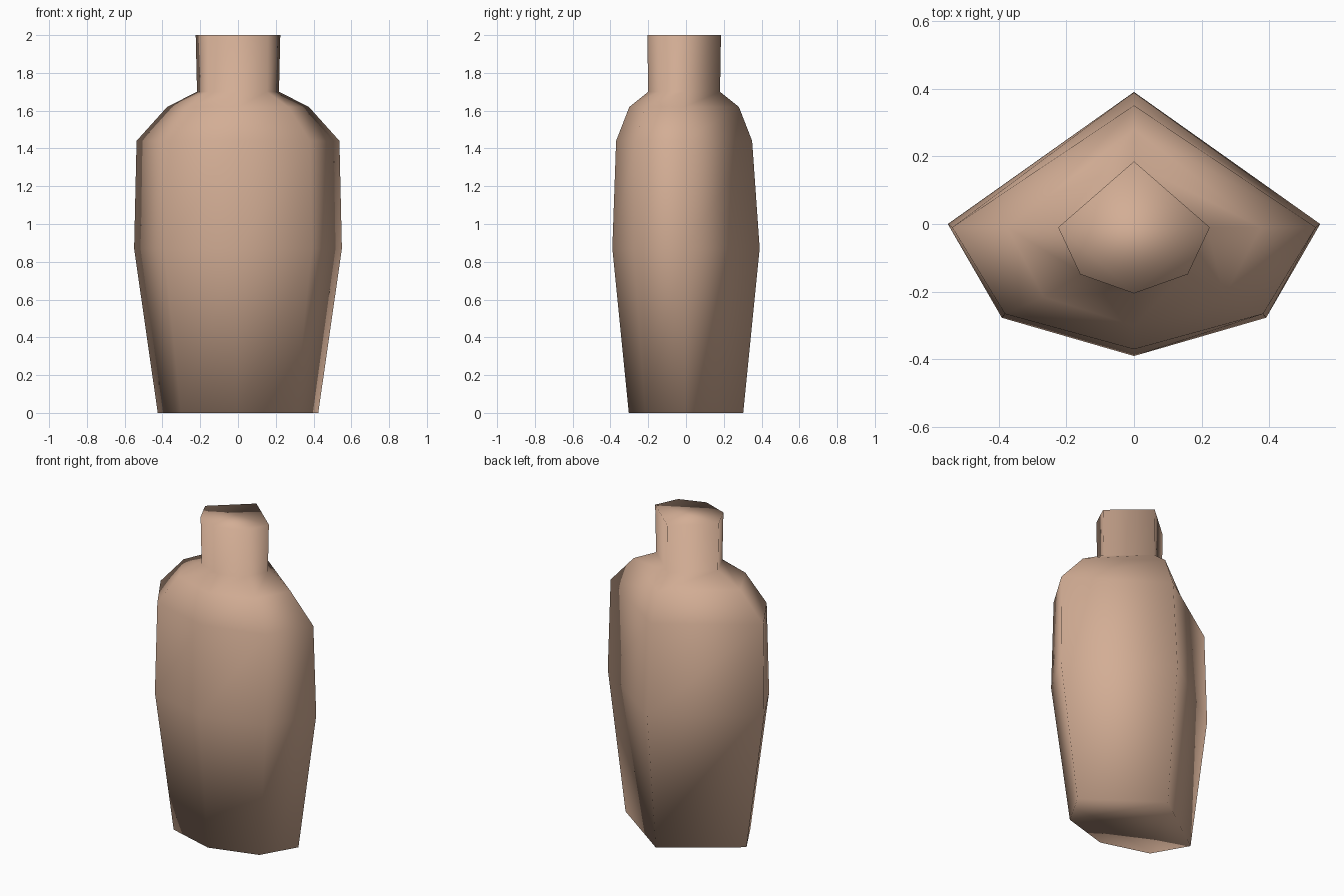
import bpy
import bmesh

cube = bpy.data.objects.get("Cube")
if cube:
    bpy.data.objects.remove(cube, do_unlink=True)

# Clay colour
clay = bpy.data.materials.new("tan_clay")
clay.use_nodes = True
colour = (0.65, 0.42, 0.30, 1)
clay.diffuse_color = colour
bsdf = next(n for n in clay.node_tree.nodes if n.type == "BSDF_PRINCIPLED")
bsdf.inputs["Base Color"].default_value = colour

# Six-sided cross-section: pointed back, faceted front (counter-clockwise)
SECTION = [(0, 1), (-1, 0), (-0.71, -0.71), (0, -1), (0.71, -0.71), (1, 0)]

# Height, half width, half depth, depth offset
PROFILE = [
    (0.00, 0.425, 0.303, 0.0),
    (0.87, 0.55, 0.39, 0.0),
    (1.44, 0.537, 0.36, -0.01),
    (1.62, 0.375, 0.29, -0.01),
    (1.70, 0.217, 0.19, -0.01),
    (2.00, 0.224, 0.195, -0.01),
]

# Bottle: lofted rings with closed ends
bm = bmesh.new()
rings = [[bm.verts.new((x * w, y * d + c, z)) for x, y in SECTION]
         for z, w, d, c in PROFILE]
n = len(SECTION)
for low, high in zip(rings, rings[1:]):
    for i in range(n):
        j = (i + 1) % n
        bm.faces.new((low[i], low[j], high[j], high[i]))
bm.faces.new(rings[-1])
bm.faces.new(rings[0][::-1])
bmesh.ops.recalc_face_normals(bm, faces=bm.faces)
for face in bm.faces:
    face.smooth = True

mesh = bpy.data.meshes.new("bottle")
bm.to_mesh(mesh)
bm.free()
mesh.materials.append(clay)
bottle = bpy.data.objects.new("bottle", mesh)
bpy.context.collection.objects.link(bottle)
